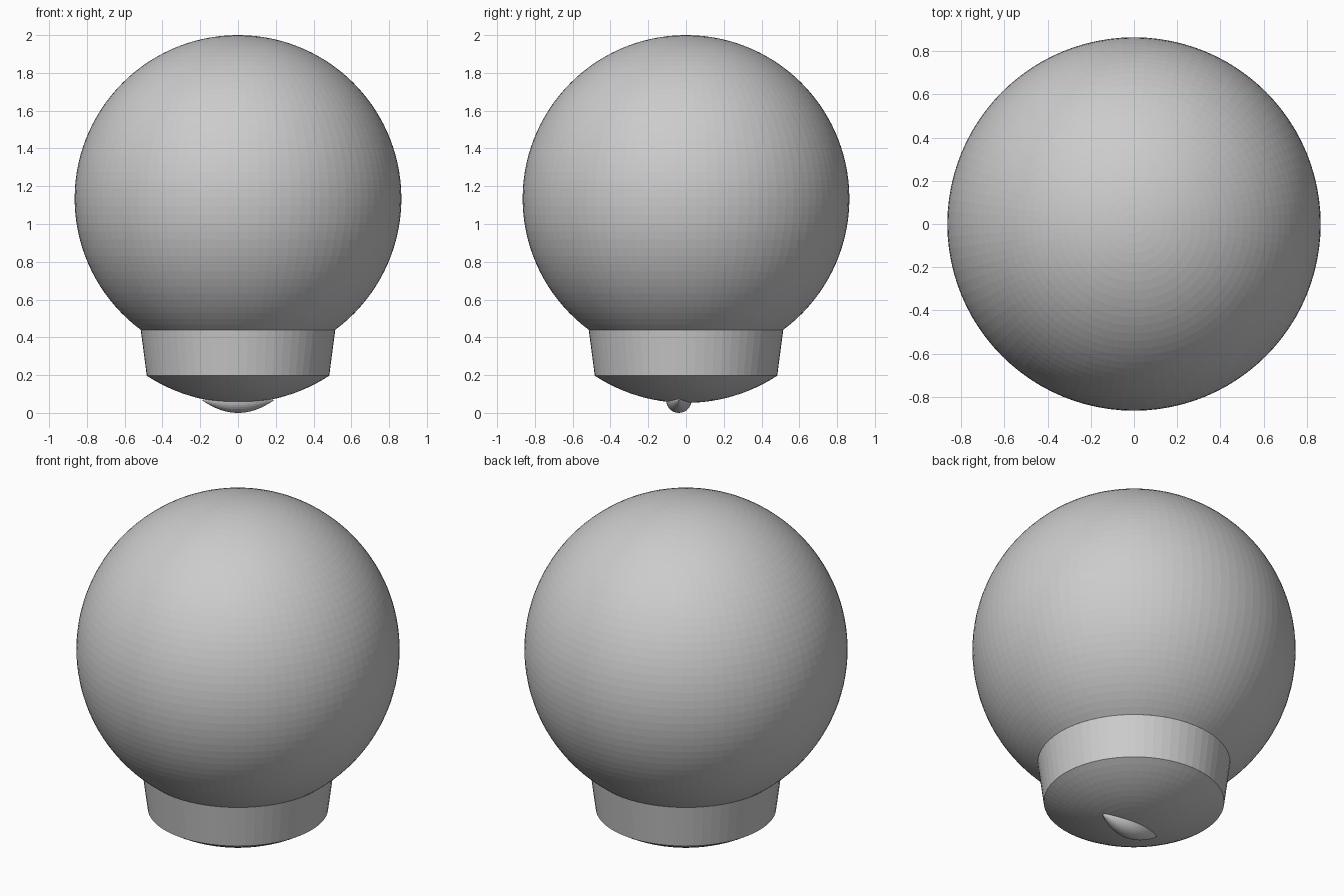
import bpy, bmesh
from math import sin, cos, pi, asin, acos

if "Cube" in bpy.data.objects:
    bpy.data.objects.remove(bpy.data.objects["Cube"])


def lathe(name, profile, segments):
    """Revolve a list of (radius, z) points around the z axis."""
    bm = bmesh.new()
    rings = []
    for r, z in profile:
        if r < 1e-5:
            rings.append([bm.verts.new((0, 0, z))])
        else:
            rings.append([bm.verts.new((r * cos(2 * pi * i / segments),
                                        r * sin(2 * pi * i / segments), z))
                          for i in range(segments)])
    for a, b in zip(rings, rings[1:]):
        for i in range(segments):
            j = (i + 1) % segments
            quad = [a[i % len(a)], a[j % len(a)], b[j % len(b)], b[i % len(b)]]
            bm.faces.new(list(dict.fromkeys(quad)))
    bmesh.ops.recalc_face_normals(bm, faces=bm.faces)
    mesh = bpy.data.meshes.new(name)
    bm.to_mesh(mesh)
    bm.free()
    obj = bpy.data.objects.new(name, mesh)
    bpy.context.collection.objects.link(obj)
    return obj


# Large globe, open where it meets the collar
R, CZ, SEAM_Z = 0.865, 1.135, 0.44
end = acos((SEAM_Z - CZ) / R)
globe = [(R * sin(end * i / 48), CZ + R * cos(end * i / 48)) for i in range(49)]
lathe("globe", globe, 96)

# Tapered collar with a shallow domed underside
RIM, RIM_Z, BASE_Z = 0.483, 0.197, 0.053
h = RIM_Z - BASE_Z
dome_r = (RIM ** 2 + h ** 2) / (2 * h)
sweep = asin(RIM / dome_r)
dome = [(dome_r * sin(sweep * i / 12), BASE_Z + dome_r * (1 - cos(sweep * i / 12)))
        for i in range(12, -1, -1)]
lathe("collar", [(R * sin(end), SEAM_Z)] + dome, 64)

# Pointed spindle-shaped nub under the base, lying along x
HALF, THICK = 0.19, 0.067
spindle = [(THICK * (1 - (t / 12) ** 2), HALF * t / 12) for t in range(-12, 13)]
nub = lathe("bottom_nub", spindle, 32)
nub.rotation_euler = (0, pi / 2, 0)
nub.location = (0, -0.038, THICK)
